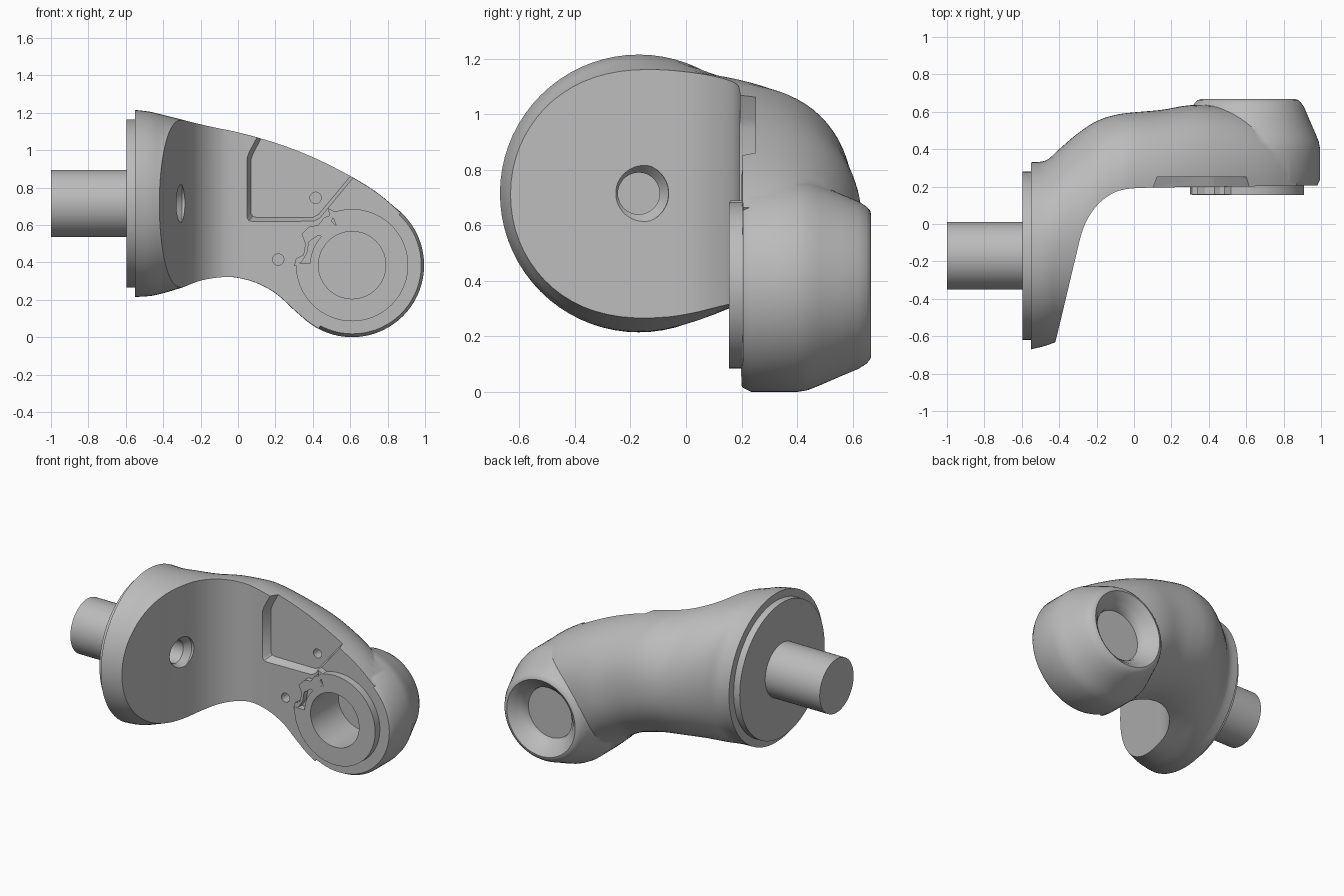
import bpy
import bmesh
from math import cos, sin, pi, radians, copysign
from mathutils import Vector

default_cube = bpy.data.objects.get("Cube")
if default_cube:
    bpy.data.objects.remove(default_cube, do_unlink=True)

# Single grey finish
grey = bpy.data.materials.new("satin grey")
grey.use_nodes = True
GREY_COLOUR = (0.5, 0.5, 0.5, 1)
grey.diffuse_color = GREY_COLOUR
grey.node_tree.nodes["Principled BSDF"].inputs["Base Color"].default_value = GREY_COLOUR

# Axis positions of the two joints
FLANGE_Y, FLANGE_Z = -0.17, 0.715
BOSS_X, BOSS_Z = 0.61, 0.385
SEGMENTS = 72


def loft(name, rings):
    """Skin a list of equal-length point rings and cap both ends."""
    bm = bmesh.new()
    loops = [[bm.verts.new(point) for point in ring] for ring in rings]
    for first, second in zip(loops, loops[1:]):
        for i in range(len(first)):
            j = (i + 1) % len(first)
            bm.faces.new((first[i], first[j], second[j], second[i]))
    bm.faces.new(loops[0])
    bm.faces.new(loops[-1])
    bmesh.ops.recalc_face_normals(bm, faces=bm.faces)
    mesh = bpy.data.meshes.new(name)
    bm.to_mesh(mesh)
    bm.free()
    mesh.materials.append(grey)
    obj = bpy.data.objects.new(name, mesh)
    bpy.context.collection.objects.link(obj)
    return obj


def turned_x(name, profile, y=FLANGE_Y, z=FLANGE_Z):
    """Turned part along x from (position, radius) pairs."""
    angles = [2 * pi * i / SEGMENTS for i in range(SEGMENTS)]
    return loft(name, [[(x, y + r * cos(a), z + r * sin(a)) for a in angles]
                       for x, r in profile])


def turned_y(name, profile, x=BOSS_X, z=BOSS_Z):
    """Turned part along y from (position, radius) pairs."""
    angles = [2 * pi * i / SEGMENTS for i in range(SEGMENTS)]
    return loft(name, [[(x + r * cos(a), y, z + r * sin(a)) for a in angles]
                       for y, r in profile])


def prism_y(name, outline, front, back):
    """Outline in x and z, extruded along y."""
    return loft(name, [[(x, y, z) for x, z in outline] for y in (front, back)])


def smooth_rows(rows, steps):
    """Run a smooth curve through rows of numbers."""
    padded = [rows[0]] + list(rows) + [rows[-1]]
    result = []
    for p, q, r, s in zip(padded, padded[1:], padded[2:], padded[3:]):
        for k in range(steps):
            t = k / steps
            result.append([b + t / 2 * (c - a + t * (2 * a - 5 * b + 4 * c - d
                           + t * (3 * (b - c) + d - a)))
                           for a, b, c, d in zip(p, q, r, s)])
    result.append(list(rows[-1]))
    return result


def combine(target, tool, operation):
    """Apply a boolean and discard the tool."""
    tool.hide_render = True
    modifier = target.modifiers.new("shape", 'BOOLEAN')
    modifier.operation = operation
    modifier.solver = 'EXACT'
    modifier.object = tool
    bpy.context.view_layer.update()
    graph = bpy.context.evaluated_depsgraph_get()
    mesh = bpy.data.meshes.new_from_object(target.evaluated_get(graph))
    target.modifiers.clear()
    target.data = mesh
    bpy.data.objects.remove(tool, do_unlink=True)


# Arm sections: top x, top z, bottom x, bottom z, front y, widest y, back y
stations = [
    (-0.55, 1.215, -0.55, 0.215, -0.67, -0.17, 0.33),
    (-0.47, 1.205, -0.47, 0.22, -0.65, -0.16, 0.34),
    (-0.4, 1.188, -0.4, 0.235, -0.625, -0.13, 0.4),
    (-0.3, 1.163, -0.3, 0.265, -0.6, -0.08, 0.485),
    (-0.2, 1.14, -0.2, 0.3, -0.5, 0.04, 0.55),
    (-0.1, 1.117, -0.1, 0.318, -0.3, 0.13, 0.583),
    (0, 1.095, -0.02, 0.32, -0.15, 0.2, 0.596),
    (0.2, 1.04, 0.09, 0.293, -0.1, 0.22, 0.61),
    (0.4, 0.963, 0.2, 0.235, -0.1, 0.23, 0.635),
    (0.6, 0.862, 0.3, 0.145, -0.1, 0.24, 0.63),
    (0.75, 0.768, 0.37, 0.085, -0.1, 0.24, 0.6),
    (0.87, 0.665, 0.43, 0.045, -0.1, 0.24, 0.55),
]
sections = []
rows = smooth_rows(stations, 4)
for index, (tx, tz, bx, bz, front, mid, back) in enumerate(rows):
    top, bottom = Vector((tx, 0, tz)), Vector((bx, 0, bz))
    centre, half = (top + bottom) / 2, (top - bottom) / 2
    power = 1 - 0.15 * index / len(rows)
    ring = []
    for i in range(SEGMENTS):
        a = 2 * pi * i / SEGMENTS
        across = copysign(abs(cos(a)) ** power, cos(a))
        along = copysign(abs(sin(a)) ** power, sin(a))
        depth = back - mid if across > 0 else mid - front
        point = centre + half * along
        point.y = mid + depth * across
        ring.append(point)
    sections.append(ring)
arm = loft("arm_body", sections)

# Elbow boss joined to the arm
boss = turned_y("boss", [(0.15, 0.34), (0.235, 0.385), (0.4, 0.385), (0.44, 0.378),
                         (0.48, 0.362), (0.56, 0.327), (0.62, 0.302),
                         (0.65, 0.283), (0.663, 0.268), (0.668, 0.25)])
combine(arm, boss, 'UNION')

# Curved inner face cut straight through the height
inner_curve = smooth_rows([(-0.535, -1.1), (-0.42, -0.63), (-0.36, -0.38), (-0.31, -0.17),
                           (-0.27, -0.02), (-0.21, 0.085), (-0.13, 0.155),
                           (-0.04, 0.187), (0.1, 0.195)], 5)
outline = inner_curve + [(1.3, 0.21), (1.3, -1.1)]
combine(arm, loft("inner_cut", [[(x, y, z) for x, y in outline] for z in (-0.3, 1.6)]),
        'DIFFERENCE')

# Sloped pocket open at the upper edge
pocket = [(0.07, 0.66), (0.08, 0.645), (0.1, 0.64), (0.4, 0.64), (0.43, 0.655),
          (0.7, 0.98), (0.6, 1.3), (0.25, 1.3), (0.08, 0.98), (0.07, 0.95)]
middle_x, middle_z = 0.34, 0.9
wider = [(middle_x + (x - middle_x) * 1.15, middle_z + (z - middle_z) * 1.15)
         for x, z in pocket]
combine(arm, loft("pocket_cut", [[(x, 0.15, z) for x, z in wider],
                                 [(x, 0.25, z) for x, z in pocket]]), 'DIFFERENCE')

# Dished recess at the back of the boss
combine(arm, turned_y("dish_cut", [(0.72, 0.27), (0.668, 0.255), (0.655, 0.238),
                                   (0.635, 0.215), (0.61, 0.195), (0.59, 0.175),
                                   (0.56, 0.168)]), 'DIFFERENCE')

# Pivot bore, countersunk flange hole and two screw holes
BORE = [(0, 0.18), (0.45, 0.18)]
combine(arm, turned_y("bore_cut", BORE), 'DIFFERENCE')
combine(arm, turned_x("flange_hole_cut", [(-0.2, 0.11), (-0.3, 0.107), (-0.34, 0.075),
                                          (-0.5, 0.075)]), 'DIFFERENCE')
for x, z in ((0.415, 0.745), (0.215, 0.415)):
    combine(arm, turned_y("screw_cut", [(0, 0.03), (0.32, 0.03)], x, z), 'DIFFERENCE')

# Raised bearing ring with a notch on its upper left
ring = turned_y("bearing_ring", [(0.155, 0.3), (0.3, 0.3)])
combine(ring, turned_y("bore_cut", BORE), 'DIFFERENCE')
sweep = [radians(112 + 66 * i / 10) for i in range(11)]
notch = [(BOSS_X + r * cos(a), BOSS_Z + r * sin(a))
         for r, angles in ((0.225, sweep), (0.35, sweep[::-1])) for a in angles]
combine(ring, prism_y("notch_cut", notch, 0.1, 0.35), 'DIFFERENCE')

# Jagged stop plate sitting in the notch
latch = prism_y("stop_plate", [(0.3, 0.38), (0.31, 0.42), (0.35, 0.44), (0.36, 0.5),
                               (0.34, 0.55), (0.38, 0.59), (0.43, 0.6), (0.46, 0.64),
                               (0.49, 0.65), (0.48, 0.69), (0.52, 0.67), (0.5, 0.62),
                               (0.53, 0.59), (0.47, 0.53), (0.43, 0.545), (0.38, 0.51),
                               (0.37, 0.45), (0.34, 0.4)], 0.158, 0.23)

# Flange lip and drive shaft
lip = turned_x("flange_lip", [(-0.595, 0.45), (-0.53, 0.45)])
shaft = turned_x("drive_shaft", [(-1, 0.18), (-0.58, 0.18)])

# Smooth shading with crisp edges
parts = (arm, ring, latch, lip, shaft)
bpy.ops.object.select_all(action='DESELECT')
for part in parts:
    part.select_set(True)
bpy.context.view_layer.objects.active = arm
bpy.ops.object.shade_smooth_by_angle(angle=radians(32))
